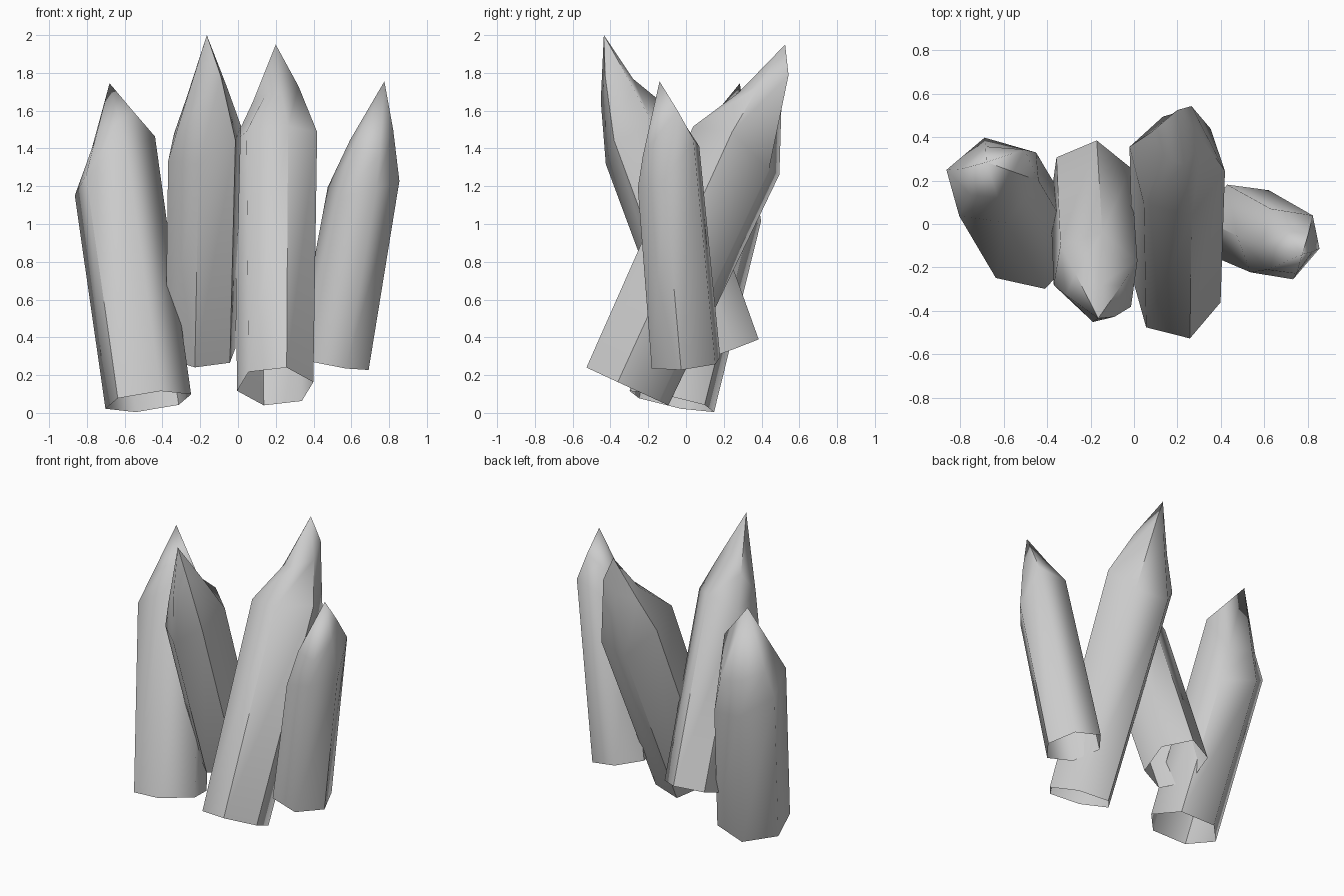
import bpy, bmesh
from math import cos, sin, radians
from mathutils import Vector

cube = bpy.data.objects.get("Cube")
if cube:
    bpy.data.objects.remove(cube)

stone = bpy.data.materials.new("pale_grey_stone")
stone.use_nodes = True
grey = (0.6, 0.6, 0.6, 1)
stone.diffuse_color = grey
stone.node_tree.nodes["Principled BSDF"].inputs["Base Color"].default_value = grey


def crystal(name, base, tip, size, turn, flare, bend, shoulders, necks, bulges, creases):
    """Open six-sided shaft with an uneven shoulder, a faceted neck and a point.
    size: radii across x and y, flare and bend: scale and shift of the shoulder
    shoulders, necks: height of each corner as a share of the length
    bulges: neck radius at each corner, creases: corners with a hard edge"""
    base, tip, bend = Vector(base), Vector(tip), Vector(bend)
    axis = tip - base
    spin = Vector((0, 0, 1)).rotation_difference(axis)
    bm = bmesh.new()

    def corner(i, share, scale, shift):
        a = radians(turn + i * 60)
        offset = spin @ Vector((cos(a) * size[0], sin(a) * size[1], 0)) * scale
        return bm.verts.new(base + axis * share + offset + bend * shift)

    foot = [corner(i, 0, 1, 0) for i in range(6)]
    shoulder = [corner(i, s, flare, 1) for i, s in enumerate(shoulders)]
    neck = [corner(i, n, b, b) for i, (n, b) in enumerate(zip(necks, bulges))]
    point = bm.verts.new(tip)
    for i in range(6):
        j = (i + 1) % 6
        bm.faces.new((foot[i], foot[j], shoulder[j], shoulder[i]))
        bm.faces.new((shoulder[i], shoulder[j], neck[j], neck[i]))
        bm.faces.new((neck[i], neck[j], point))

    # Smooth shaft with a few hard edges
    bm.normal_update()
    for face in bm.faces:
        face.smooth = True
    for edge in bm.edges:
        edge.smooth = edge.calc_face_angle(0) < radians(62)
    for i in creases:
        bm.edges.get((foot[i], shoulder[i])).smooth = False

    mesh = bpy.data.meshes.new(name)
    bm.to_mesh(mesh)
    bm.free()
    mesh.materials.append(stone)
    obj = bpy.data.objects.new(name, mesh)
    bpy.context.collection.objects.link(obj)


crystal("right_crystal", (-0.475, -0.075, 0.06), (-0.68, 0.285, 1.745),
        (0.235, 0.24), 47, 1, (-0.025, 0.033, 0),
        (0.55, 0.6, 0.67, 0.7, 0.76, 0.81),
        (0.69, 0.73, 0.76, 0.82, 0.86, 0.9),
        (0.82, 0.66, 0.66, 0.6, 0.6, 0.52), (0, 3))
crystal("forward_crystal", (-0.2, 0.18, 0.315), (-0.165, -0.435, 2),
        (0.2, 0.22), 22, 1.03, (0, 0, 0),
        (0.7, 0.7, 0.66, 0.62, 0.64, 0.7),
        (0.83, 0.85, 0.79, 0.73, 0.82, 0.885),
        (0.6, 0.3, 0.62, 0.75, 0.62, 0.5), (2, 5))
crystal("backward_crystal", (0.197, -0.31, 0.14), (0.2, 0.525, 1.95),
        (0.207, 0.25), 47, 1.09, (0, 0, 0),
        (0.68, 0.68, 0.73, 0.7, 0.7, 0.73),
        (0.93, 0.88, 0.84, 0.83, 0.83, 0.87),
        (0.46, 0.38, 0.6, 0.42, 0.5, 0.6), (2, 5))
crystal("left_crystal", (0.5, 0, 0.265), (0.775, -0.14, 1.755),
        (0.197, 0.197), -8, 0.94, (-0.01, 0.005, 0),
        (0.67, 0.8, 0.75, 0.6, 0.58, 0.64),
        (0.84, 0.9, 0.86, 0.775, 0.75, 0.75),
        (0.5, 0.5, 0.5, 0.6, 0.7, 0.7), (0, 3))
